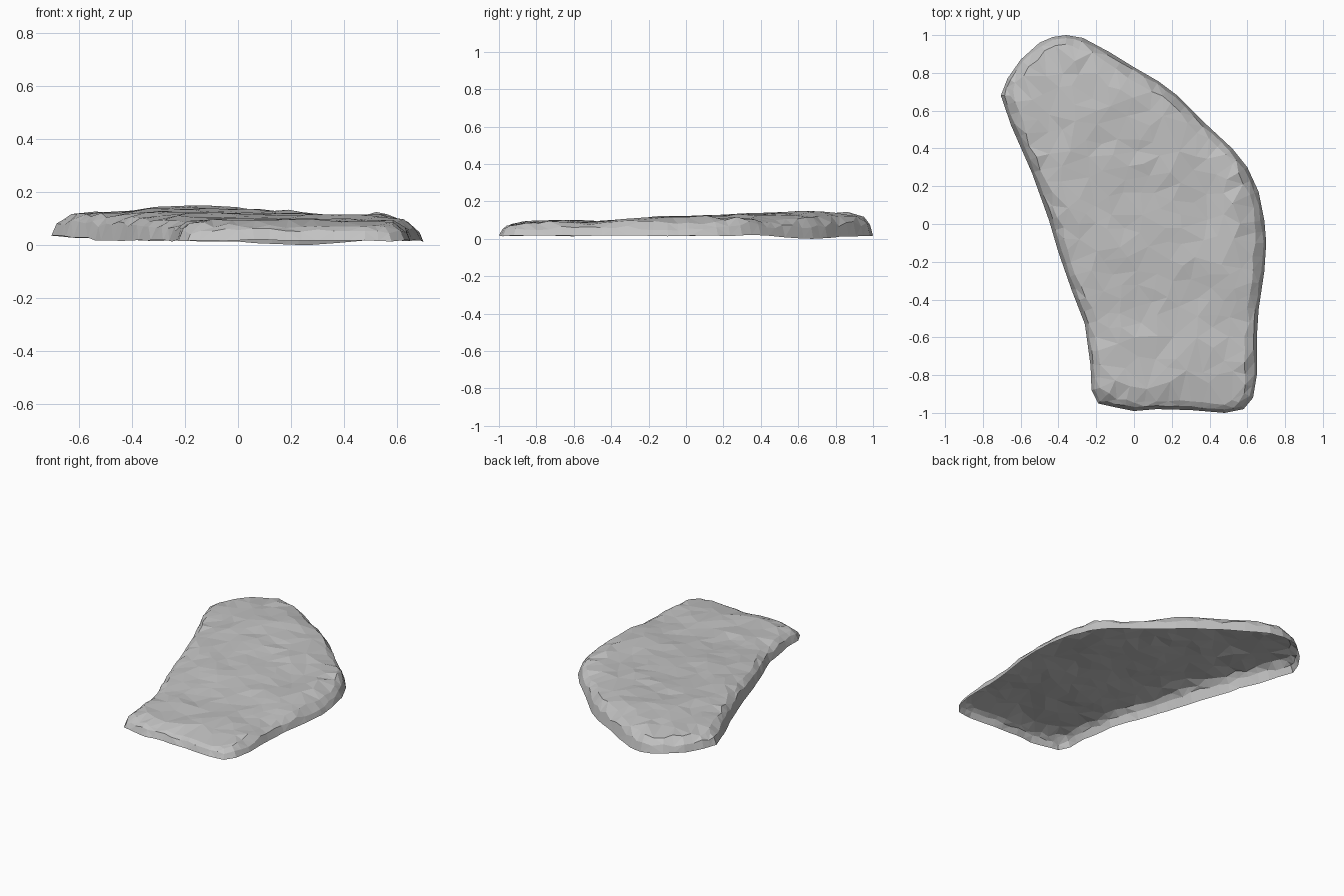
import bpy
import bmesh
import random
from math import ceil
from mathutils import Vector, noise
from mathutils.geometry import delaunay_2d_cdt, intersect_point_line

random.seed(7)

cube = bpy.data.objects.get("Cube")
if cube:
    bpy.data.objects.remove(cube, do_unlink=True)

# Outline of the slab, clockwise from the back tip
CORNERS = [Vector(p) for p in (
    (-.36, 1), (-.27, .985), (-.13, .91), (0, .83), (.13, .755), (.23, .68),
    (.38, .53), (.52, .4), (.6, .3), (.66, .17), (.69, .02), (.7, -.1),
    (.69, -.25), (.66, -.45), (.65, -.6), (.65, -.8), (.63, -.92),
    (.58, -.98), (.48, -1), (.3, -.985), (.12, -.98), (0, -.99),
    (-.1, -.97), (-.19, -.95), (-.225, -.88), (-.23, -.75), (-.26, -.53),
    (-.33, -.35), (-.4, -.15), (-.45, .02), (-.54, .27), (-.65, .52),
    (-.705, .68), (-.67, .77), (-.6, .87), (-.5, .96), (-.43, .99))]

# Crest height along y, its limit along x, the rim height along x,
# and the share of the height reached by distance from the rim
CREST = ((-1, .085), (-.85, .1), (-.65, .107), (-.5, .1), (-.2, .12),
         (.1, .132), (.4, .143), (.7, .158), (.85, .148), (1, .135))
LIMIT = ((-.7, .12), (-.6, .135), (-.42, .132), (-.3, .15), (-.12, .158),
         (.2, .135), (.42, .11), (.54, .133), (.65, .1), (.7, .08))
RIM = ((-.7, .042), (-.5, .036), (-.3, .022), (0, .022), (.15, .008),
       (.25, .01), (.4, .02), (.6, .03), (.7, .018))
SHOULDER = ((0, 0), (.018, .6), (.05, .88), (.11, 1))


def ramp(table, t):
    """Piecewise linear lookup."""
    for (a, u), (b, v) in zip(table, table[1:]):
        if t <= b:
            return u + (v - u) * max(0, t - a) / (b - a)
    return table[-1][1]


def subdivide(corners, step):
    points = []
    for a, b in zip(corners, corners[1:] + corners[:1]):
        parts = ceil((b - a).length / step)
        points += [a.lerp(b, i / parts) for i in range(parts)]
    return points


OUTLINE = subdivide(CORNERS, .08)
COUNT = len(OUTLINE)


def rim_distance(p):
    best = 9
    for i, a in enumerate(OUTLINE):
        b = OUTLINE[i - 1]
        _, t = intersect_point_line(p, a, b)
        best = min(best, (p - a.lerp(b, min(1, max(0, t)))).length)
    return best


def inside(p):
    hit = False
    for i, a in enumerate(OUTLINE):
        b = OUTLINE[i - 1]
        if (a.y > p.y) != (b.y > p.y):
            if p.x < a.x + (b.x - a.x) * (p.y - a.y) / (b.y - a.y):
                hit = not hit
    return hit


def inset_ring(width, jitter):
    ring = []
    for i, p in enumerate(OUTLINE):
        along = (OUTLINE[(i + 1) % COUNT] - OUTLINE[i - 1]).normalized()
        inward = Vector((along.y, -along.x))
        ring.append(p + inward * width * random.uniform(1 - jitter, 1 + jitter))
    return ring


def scatter(points, gap, margin):
    """Add irregular interior points that keep a minimum spacing."""
    for _ in range(3500):
        p = Vector((random.uniform(-.7, .7), random.uniform(-1, 1)))
        near = gap * random.uniform(.7, 1.3)
        if all((p - q).length > near for q in points):
            if inside(p) and rim_distance(p) > margin:
                points.append(p)
    return points


def height(p):
    d = rim_distance(p)
    base = ramp(RIM, p.x)
    if p.y < .3:
        base = .026
    base += .008 * noise.noise(Vector((p.x * 6, p.y * 6, 3)))
    crest = min(ramp(CREST, p.y), ramp(LIMIT, p.x))
    z = base + (crest - base) * ramp(SHOULDER, d)
    if d > .01:
        z += .006 * noise.noise(Vector((p.x * 5, p.y * 5, 8)))
        z += random.uniform(-.006, .006)
    return z


# Weathered top and steep broken sides, a shell open underneath
points = OUTLINE + inset_ring(.018, .3) + inset_ring(.055, .25)
points = scatter(points, .08, .085)
edges = [(i, (i + 1) % COUNT) for i in range(COUNT)]
flat, _, faces, *_ = delaunay_2d_cdt(points, edges, [], 1, 1e-5)

bm = bmesh.new()
verts = [bm.verts.new((p.x, p.y, height(p))) for p in flat]
for face in faces:
    bm.faces.new([verts[i] for i in face])

# Rest the rim on the ground
lowest = min(v.co.z for v in bm.verts)
bmesh.ops.translate(bm, verts=bm.verts, vec=(0, 0, -lowest))

mesh = bpy.data.meshes.new("stone_slab")
bm.to_mesh(mesh)
bm.free()
slab = bpy.data.objects.new("stone_slab", mesh)
bpy.context.collection.objects.link(slab)

stone = bpy.data.materials.new("stone_grey")
stone.use_nodes = True
GREY = (.54, .54, .54, 1)
stone.diffuse_color = GREY
shader = stone.node_tree.nodes["Principled BSDF"]
shader.inputs["Base Color"].default_value = GREY
shader.inputs["Roughness"].default_value = .9
mesh.materials.append(stone)
